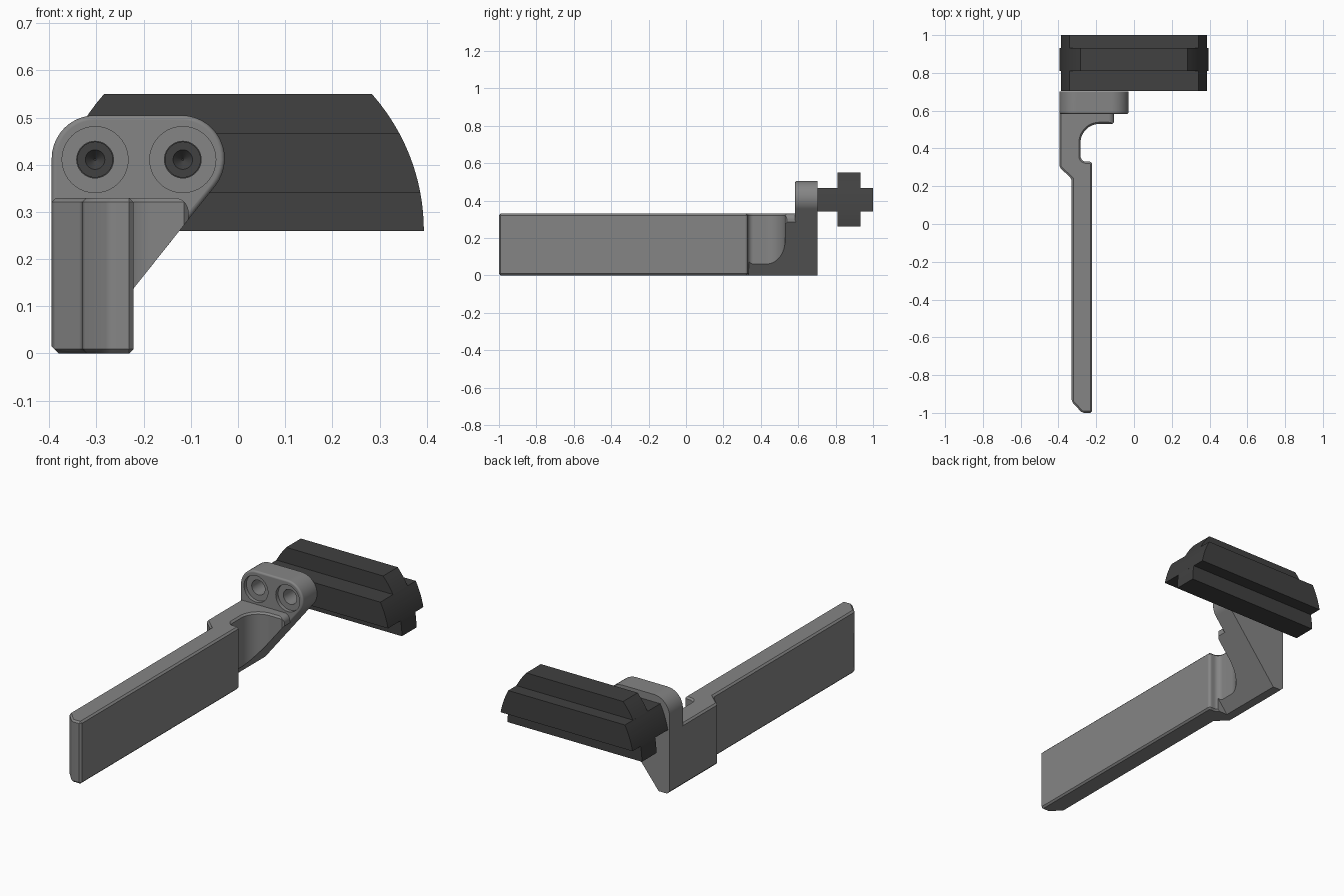
import bpy, bmesh, math
from mathutils import Vector

if "Cube" in bpy.data.objects:
    bpy.data.objects.remove(bpy.data.objects["Cube"])


def prism(name, pts, plane, lo, hi):
    """Extrude a 2D outline: plane 'xy' along z, plane 'xz' along y."""
    bm = bmesh.new()
    to3d = (lambda a, b: (a, b, lo)) if plane == 'xy' else (lambda a, b: (a, lo, b))
    face = bm.faces.new([bm.verts.new(to3d(*p)) for p in pts])
    step = Vector((0, 0, hi - lo)) if plane == 'xy' else Vector((0, hi - lo, 0))
    ext = bmesh.ops.extrude_face_region(bm, geom=[face])['geom']
    bmesh.ops.translate(bm, vec=step, verts=[v for v in ext if isinstance(v, bmesh.types.BMVert)])
    bmesh.ops.recalc_face_normals(bm, faces=bm.faces)
    return add_object(name, bm)


def add_object(name, bm):
    me = bpy.data.meshes.new(name)
    bm.to_mesh(me)
    bm.free()
    ob = bpy.data.objects.new(name, me)
    bpy.context.collection.objects.link(ob)
    return ob


def apply(ob, mod):
    bpy.context.view_layer.objects.active = ob
    bpy.ops.object.modifier_apply(modifier=mod.name)


def boolean(ob, other, op='DIFFERENCE'):
    mod = ob.modifiers.new('bool', 'BOOLEAN')
    mod.object, mod.operation, mod.solver = other, op, 'EXACT'
    apply(ob, mod)
    bpy.data.objects.remove(other)


def arc(cx, cy, r, a0, a1, n=10):
    angles = [math.radians(a0 + (a1 - a0) * i / n) for i in range(n + 1)]
    return [(cx + r * math.cos(a), cy + r * math.sin(a)) for a in angles]


def drill(x, z, y0, y1, r0, r1):
    """Round cutter along y, tapering from r0 to r1."""
    bm = bmesh.new()
    bmesh.ops.create_cone(bm, cap_ends=True, segments=40, radius1=r0, radius2=r1, depth=y1 - y0)
    ob = add_object('cutter', bm)
    ob.rotation_euler.x = -math.pi / 2
    ob.location = (x, (y0 + y1) / 2, z)
    ob.hide_render = True
    bpy.context.view_layer.update()
    return ob


def finish(ob, mat_name, grey):
    """Smooth the curves, keep flat faces flat, and colour the part."""
    bpy.ops.object.select_all(action='DESELECT')
    ob.select_set(True)
    bpy.context.view_layer.objects.active = ob
    bpy.ops.object.shade_smooth_by_angle(angle=math.radians(25))
    mod = ob.modifiers.new('flat_normals', 'WEIGHTED_NORMAL')
    mod.keep_sharp = True
    mat = bpy.data.materials.new(mat_name)
    mat.diffuse_color = (grey, grey, grey, 1)
    mat.use_nodes = True
    mat.node_tree.nodes["Principled BSDF"].inputs["Base Color"].default_value = mat.diffuse_color
    ob.data.materials.clear()
    ob.data.materials.append(mat)


HOLES = (-0.303, -0.117)
HOLE_Z = 0.411

# lever arm with scooped neck
outline = [(-0.275, -1), (-0.222, -1)]
outline += arc(-0.237, 0.315, 0.015, 0, 90, 6)
outline += arc(-0.253, 0.36, 0.03, 270, 180, 6)
outline += arc(-0.183, 0.43, 0.1, 180, 90, 12)
outline += [(-0.105, 0.53), (-0.105, 0.62), (-0.395, 0.62), (-0.395, 0.30), (-0.33, 0.24), (-0.33, -0.94)]
lever = prism('lever_arm', outline, 'xy', 0, 0.33)
bev = lever.modifiers.new('bevel', 'BEVEL')
bev.width, bev.segments, bev.limit_method, bev.angle_limit = 0.009, 1, 'ANGLE', math.radians(40)
apply(lever, bev)

# rounded top corner of the step below the plate
corner = arc(-0.135, 0.30, 0.03, 0, 90, 8) + [(-0.135, 0.36), (-0.07, 0.36), (-0.07, 0.30)]
boolean(lever, prism('cutter', corner, 'xz', 0.50, 0.63))

# slanted underside behind the arm
slant = prism('cutter', [(-0.339, -0.01), (0.1, 0.5418), (0.1, -0.01)], 'xz', 0.337, 0.9)
boolean(lever, slant)

# upright mounting plate with rounded top and softened front edge
outline = [(-0.395, 0)] + arc(-0.303, 0.413, 0.092, 180, 90)
outline += arc(-0.12, 0.413, 0.092, 90, -38.5, 14) + [(-0.331, 0)]
plate = prism('mounting_plate', outline, 'xz', 0.583, 0.702)
bm = bmesh.new()
bm.from_mesh(plate.data)
rim = [e for e in bm.edges if all(v.co.y < 0.6 for v in e.verts)
       and max(v.co.z for v in e.verts) > 0.2]
bmesh.ops.bevel(bm, geom=rim, offset=0.01, segments=4, profile=0.5, affect='EDGES')
bm.to_mesh(plate.data)
bm.free()
boolean(lever, plate, 'UNION')

# chamfer on the lower left edge
boolean(lever, prism('cutter', [(-0.41, 0.03), (-0.41, -0.02), (-0.36, -0.02)], 'xz', 0.2, 0.8))

# counterbored screw holes
for x in HOLES:
    boolean(lever, drill(x, HOLE_Z, 0.5, 0.603, 0.07, 0.07))
    boolean(lever, drill(x, HOLE_Z, 0.55, 0.75, 0.039, 0.039))
finish(lever, 'mid_grey', 0.235)


# finger pad: cross-shaped section with arched ends
def pad_outline(z0, z1, n=10):
    r = 0.437
    side = []
    for i in range(n + 1):
        z = z0 + (z1 - z0) * i / n
        side.append((0.394 - r + math.sqrt(r * r - (z - 0.26) ** 2), z))
    return side + [(-x, z) for x, z in reversed(side)]


pad = prism('finger_pad', pad_outline(0.26, 0.55, 14), 'xz', 0.81, 0.932)
boolean(pad, prism('pad_bar', pad_outline(0.34, 0.467), 'xz', 0.704, 1.0), 'UNION')
for x in HOLES:
    boolean(pad, drill(x, HOLE_Z, 0.65, 0.80, 0.037, 0.037))
    boolean(pad, drill(x, HOLE_Z, 0.79, 0.82, 0.03, 0.002))
finish(pad, 'dark_grey', 0.052)
